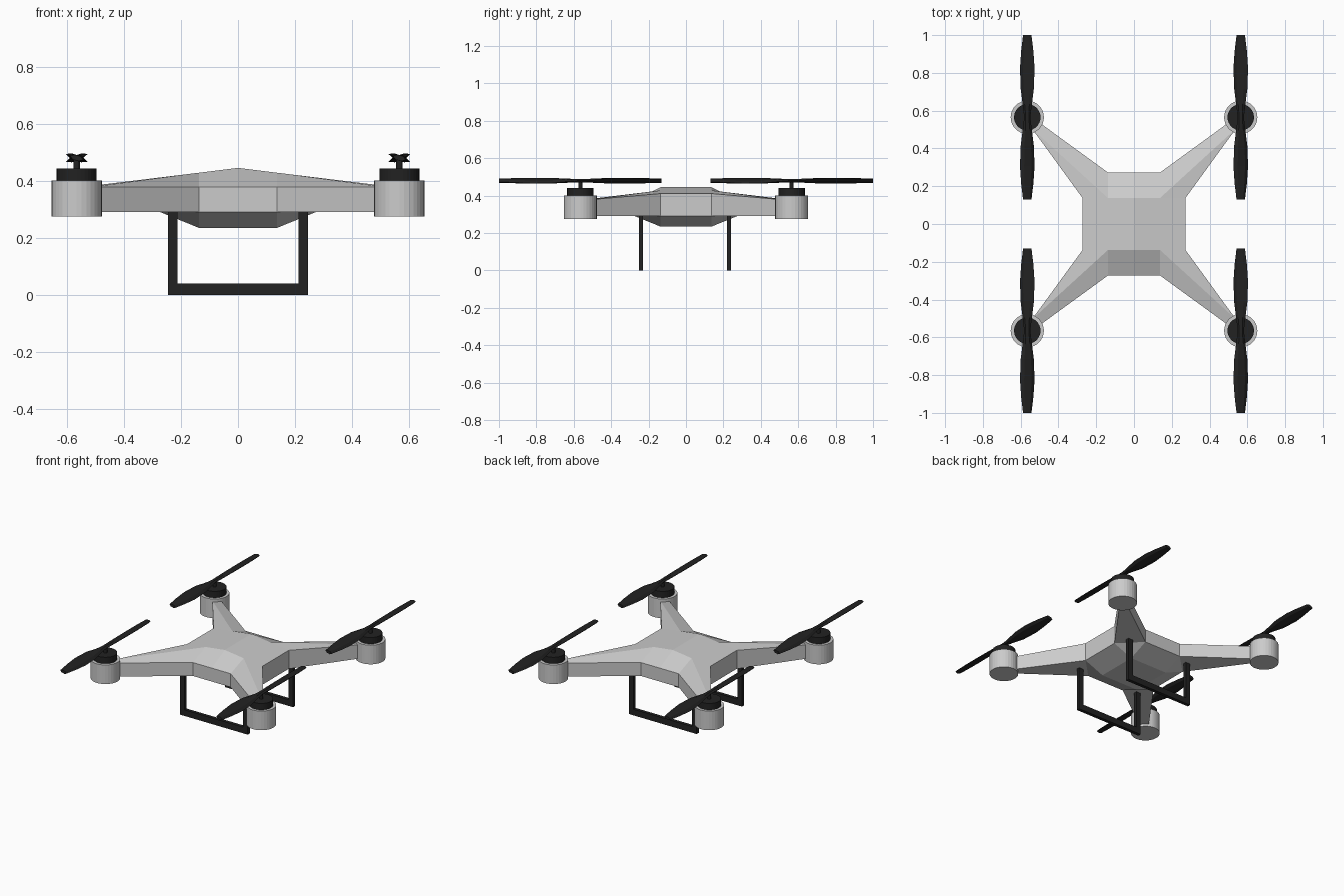
import bpy, bmesh, math
from mathutils import Vector

if "Cube" in bpy.data.objects:
    bpy.data.objects.remove(bpy.data.objects["Cube"])

dark = bpy.data.materials.new("dark_plastic")
dark.diffuse_color = (0.016, 0.016, 0.016, 1)
dark.use_nodes = True
dark.node_tree.nodes["Principled BSDF"].inputs["Base Color"].default_value = dark.diffuse_color


def finish(bm, name, mat=None):
    bmesh.ops.remove_doubles(bm, verts=bm.verts, dist=0.0001)
    bmesh.ops.recalc_face_normals(bm, faces=bm.faces)
    me = bpy.data.meshes.new(name)
    bm.to_mesh(me)
    bm.free()
    ob = bpy.data.objects.new(name, me)
    bpy.context.collection.objects.link(ob)
    if mat:
        me.materials.append(mat)
    return ob


def cylinder(name, x, y, z0, z1, r, sides, mat=None):
    bm = bmesh.new()
    bmesh.ops.create_cone(bm, cap_ends=True, segments=sides,
                          radius1=r, radius2=r, depth=z1 - z0)
    ob = finish(bm, name, mat)
    ob.location = (x, y, (z0 + z1) / 2)
    return ob


# Body shell: one quarter described, repeated into all four corners
ZB, ZL = 0.29, 0.235
V = {
    "top": (0, 0, .445), "ridge": (0, .137, .445), "c": (.137, .137, .428),
    "d": (.272, .137, .411), "e": (.272, 0, .411),
    "f": (0, .272, .378), "g": (.137, .272, .378),
    "t1": (.505, .54, .379), "t2": (.54, .505, .379),
    "b0": (0, 0, ZL), "bx": (.137, 0, ZL), "by": (0, .137, ZL), "bc": (.137, .137, ZL),
}
for k in ("d", "e", "f", "g", "t1", "t2"):
    V[k + "_low"] = (V[k][0], V[k][1], ZB)
faces = [
    "top e d c ridge", "ridge c g f", "c d t2", "c t2 t1 g",
    "d_low t2_low t1_low g_low", "d_low g_low bc",
    "e_low d_low bc bx", "f_low g_low bc by", "b0 bx bc by",
]
rim = ["e", "d", "t2", "t1", "g", "f"]
faces += [f"{a} {b} {b}_low {a}_low" for a, b in zip(rim, rim[1:])]
bm = bmesh.new()
for sx in (1, -1):
    for sy in (1, -1):
        vs = {k: bm.verts.new((p[0] * sx, p[1] * sy, p[2])) for k, p in V.items()}
        for f in faces:
            bm.faces.new([vs[k] for k in f.split()])
finish(bm, "body_shell")


# Propeller: pitched cross-sections lofted from one tip to the other
def propeller(name, x, y, z):
    half = [(.015, .018, 0), (.07, .025, 10), (.15, .037, 20), (.26, .041, 20),
            (.35, .034, 17), (.435, .023, 14)]
    stations = [(-r, w, -a) for r, w, a in reversed(half)] + half
    bm = bmesh.new()
    rings = []
    for r, w, a in stations:
        t = .009
        ca, sa = math.cos(math.radians(a)), math.sin(math.radians(a))
        prof = [(-w, 0), (-w * .5, -t), (w * .5, -t), (w, 0), (w * .5, t), (-w * .5, t)]
        rings.append([bm.verts.new((u * ca - v * sa, r, u * sa + v * ca)) for u, v in prof])
    for p, q in zip(rings, rings[1:]):
        for i in range(6):
            j = (i + 1) % 6
            bm.faces.new((p[i], p[j], q[j], q[i]))
    bm.faces.new(rings[0])
    bm.faces.new(rings[-1])
    ob = finish(bm, name, dark)
    ob.location = (x, y, z)


# Motor pods, caps, shafts and propellers at the four arm ends
M = 0.565
for fb, sy in (("front", -1), ("back", 1)):
    for lr, sx in (("left", -1), ("right", 1)):
        x, y, tag = sx * M, sy * M, f"{fb}_{lr}"
        cylinder(f"motor_pod_{tag}", x, y, .275, .40, .088, 32)
        cylinder(f"motor_cap_{tag}", x, y, .39, .442, .07, 32, dark)
        cylinder(f"shaft_{tag}", x, y, .43, .485, .011, 12, dark)
        propeller(f"propeller_{tag}", x, y, .48)

# Landing skids: U-shaped frames front and back
outline = [(-.246, .295), (-.246, 0), (.246, 0), (.246, .295),
           (.212, .295), (.212, .04), (-.212, .04), (-.212, .295)]
for fb, y in (("front", -.24), ("back", .23)):
    bm = bmesh.new()
    face = bm.faces.new([bm.verts.new((u, y - .011, v)) for u, v in outline])
    ext = bmesh.ops.extrude_face_region(bm, geom=[face], use_keep_orig=True)
    moved = [g for g in ext["geom"] if isinstance(g, bmesh.types.BMVert)]
    bmesh.ops.translate(bm, verts=moved, vec=Vector((0, .022, 0)))
    finish(bm, f"landing_skid_{fb}", dark)
